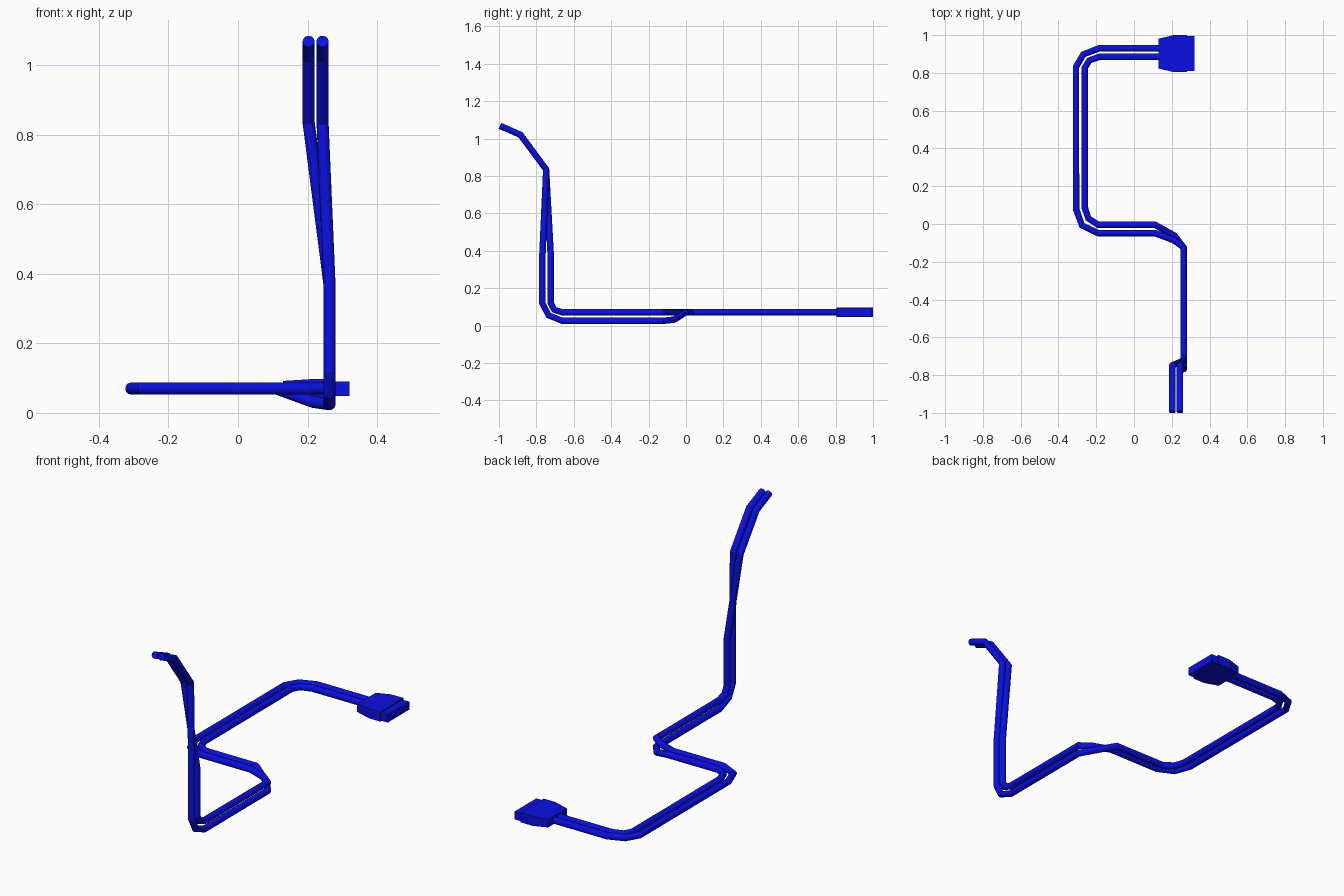
import bpy, bmesh

if "Cube" in bpy.data.objects:
    bpy.data.objects.remove(bpy.data.objects["Cube"])

blue = bpy.data.materials.new("blue_plastic")
blue.diffuse_color = (0.003, 0.005, 0.75, 1)
blue.use_nodes = True
blue.node_tree.nodes["Principled BSDF"].inputs["Base Color"].default_value = blue.diffuse_color


def cable(name, pts, radius=0.0175):
    """Round wire following a polyline, turned into a mesh."""
    cu = bpy.data.curves.new(name, 'CURVE')
    cu.dimensions = '3D'
    cu.bevel_depth = radius
    cu.bevel_resolution = 4
    cu.use_fill_caps = True
    sp = cu.splines.new('POLY')
    sp.points.add(len(pts) - 1)
    for p, co in zip(sp.points, pts):
        p.co = (*co, 1)
    sp.use_smooth = False
    cu.materials.append(blue)
    ob = bpy.data.objects.new(name, cu)
    bpy.context.collection.objects.link(ob)
    bpy.ops.object.select_all(action='DESELECT')
    ob.select_set(True)
    bpy.context.view_layer.objects.active = ob
    bpy.ops.object.convert(target='MESH')


def loft_x(name, sections, cy, cz):
    """Rectangular sections (x, half width, half height) joined along x."""
    bm = bmesh.new()
    rings = [[bm.verts.new((x, cy + sy * w, cz + sz * h))
              for sy, sz in ((-1, -1), (1, -1), (1, 1), (-1, 1))]
             for x, w, h in sections]
    for a, b in zip(rings, rings[1:]):
        for i in range(4):
            j = (i + 1) % 4
            bm.faces.new((a[i], a[j], b[j], b[i]))
    bm.faces.new(rings[0])
    bm.faces.new(rings[-1])
    bmesh.ops.recalc_face_normals(bm, faces=bm.faces)
    me = bpy.data.meshes.new(name)
    bm.to_mesh(me)
    bm.free()
    me.materials.append(blue)
    bpy.context.collection.objects.link(bpy.data.objects.new(name, me))


Z, LOW, X = 0.07, 0.025, 0.263

# Wire on the outside of the flat bends, on top along the floor
cable("upper_wire", [
    (0.15, 0.93, Z), (-0.185, 0.93, Z), (-0.268, 0.898, Z), (-0.307, 0.832, Z),
    (-0.307, 0.08, Z), (-0.275, -0.008, Z), (-0.19, -0.048, Z),
    (0.11, -0.048, Z), (0.21, -0.085, Z), (X, -0.125, Z),
    (X, -0.66, Z), (X, -0.705, 0.085), (X, -0.723, 0.12), (X, -0.723, 0.37),
    (0.203, -0.748, 0.835), (0.203, -0.885, 1.02), (0.203, -0.995, 1.068)])

# Wire on the inside of the flat bends, twisting underneath
cable("lower_wire", [
    (0.15, 0.886, Z), (-0.18, 0.886, Z), (-0.237, 0.866, Z), (-0.26, 0.828, Z),
    (-0.26, 0.085, Z), (-0.242, 0.03, Z), (-0.19, -0.004, Z),
    (0.11, -0.004, Z), (0.215, -0.062, 0.032), (X, -0.125, LOW),
    (X, -0.66, LOW), (X, -0.735, 0.055), (X, -0.768, 0.12), (X, -0.768, 0.37),
    (0.243, -0.748, 0.835), (0.243, -0.885, 1.02), (0.243, -0.995, 1.068)])

# Connector: tapered grip with a slimmer plug
loft_x("connector_body", [(0.13, 0.079, 0.021), (0.21, 0.098, 0.026),
                          (0.28, 0.098, 0.026)], 0.902, 0.071)
loft_x("connector_plug", [(0.275, 0.092, 0.021), (0.32, 0.092, 0.021)], 0.902, 0.069)
